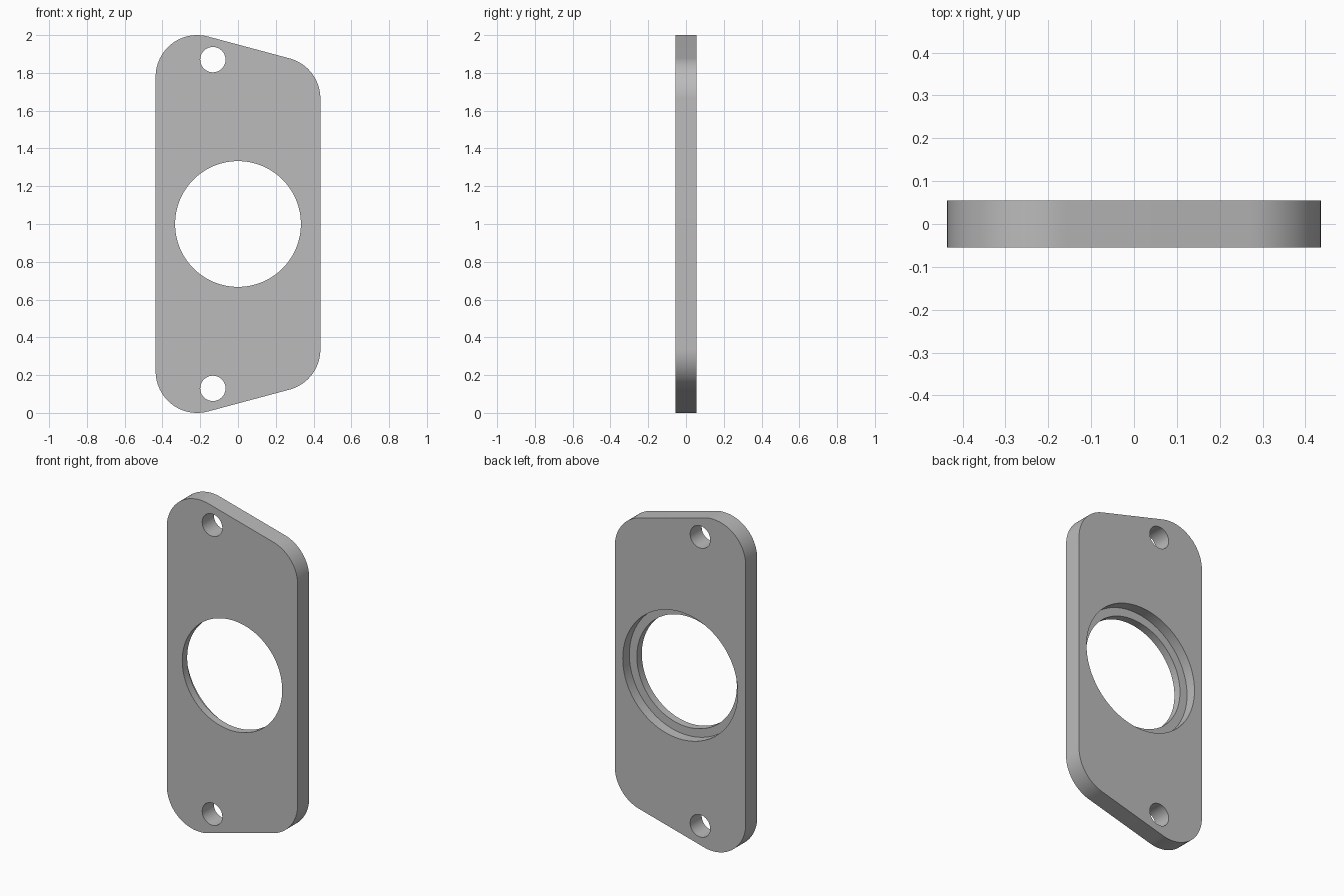
import bpy
import bmesh
from math import sin, cos, radians
from mathutils import Matrix

cube = bpy.data.objects.get("Cube")
if cube:
    bpy.data.objects.remove(cube, do_unlink=True)

HALF_W, HALF_T, CORNER, SLOPE = 0.436, 0.055, 0.22, 15
STEPS = 24

grey = bpy.data.materials.new("plain grey")
grey.use_nodes = True
colour = (0.5, 0.5, 0.5, 1)
grey.diffuse_color = colour
grey.node_tree.nodes["Principled BSDF"].inputs["Base Color"].default_value = colour


def make_object(name, bm):
    bmesh.ops.recalc_face_normals(bm, faces=bm.faces[:])
    mesh = bpy.data.meshes.new(name)
    bm.to_mesh(mesh)
    bm.free()
    mesh.materials.append(grey)
    obj = bpy.data.objects.new(name, mesh)
    bpy.context.collection.objects.link(obj)
    return obj


def arc(cx, cz, start, end):
    for i in range(STEPS + 1):
        a = radians(start + (end - start) * i / STEPS)
        yield cx + CORNER * cos(a), cz + CORNER * sin(a)


# Upper half outline: two round corners joined by a sloping edge
cx = HALF_W - CORNER
left_z = 2 - CORNER
right_z = left_z - 2 * cx * sin(radians(SLOPE)) / cos(radians(SLOPE))
upper = list(arc(cx, right_z, 0, 90 - SLOPE)) + list(arc(-cx, left_z, 90 - SLOPE, 180))
outline = upper + [(x, 2 - z) for x, z in reversed(upper)]

# Plate body
bm = bmesh.new()
face = bm.faces.new([bm.verts.new((x, -HALF_T, z)) for x, z in outline])
extruded = bmesh.ops.extrude_face_region(bm, geom=[face])["geom"]
bmesh.ops.translate(bm, vec=(0, 2 * HALF_T, 0),
                    verts=[v for v in extruded if isinstance(v, bmesh.types.BMVert)])
plate = make_object("mounting_plate", bm)


def drill(name, x, z, radius, y0, y1, sides):
    """Cut a round hole from y0 to y1 through the plate."""
    bm = bmesh.new()
    bmesh.ops.create_cone(
        bm, cap_ends=True, segments=sides, radius1=radius, radius2=radius, depth=y1 - y0,
        matrix=Matrix.Translation((x, (y0 + y1) / 2, z)) @ Matrix.Rotation(radians(90), 4, "X"))
    cutter = make_object(name, bm)
    cutter.hide_render = True
    mod = plate.modifiers.new(name, "BOOLEAN")
    mod.operation, mod.solver, mod.object = "DIFFERENCE", "EXACT", cutter
    bpy.context.view_layer.objects.active = plate
    bpy.ops.object.modifier_apply(modifier=name)
    bpy.data.objects.remove(cutter, do_unlink=True)


# Central opening, stepped wider at the back, and two screw holes
drill("centre_hole", 0, 1, 0.333, -0.2, 0.2, 128)
drill("back_recess", 0, 1, 0.383, -0.008, 0.2, 128)
for z in (0.13, 1.87):
    drill("screw_hole", -0.133, z, 0.067, -0.2, 0.2, 64)

# Smooth curved walls, sharp rims
bpy.ops.object.select_all(action="DESELECT")
plate.select_set(True)
bpy.context.view_layer.objects.active = plate
bpy.ops.object.shade_smooth_by_angle(angle=radians(30))
